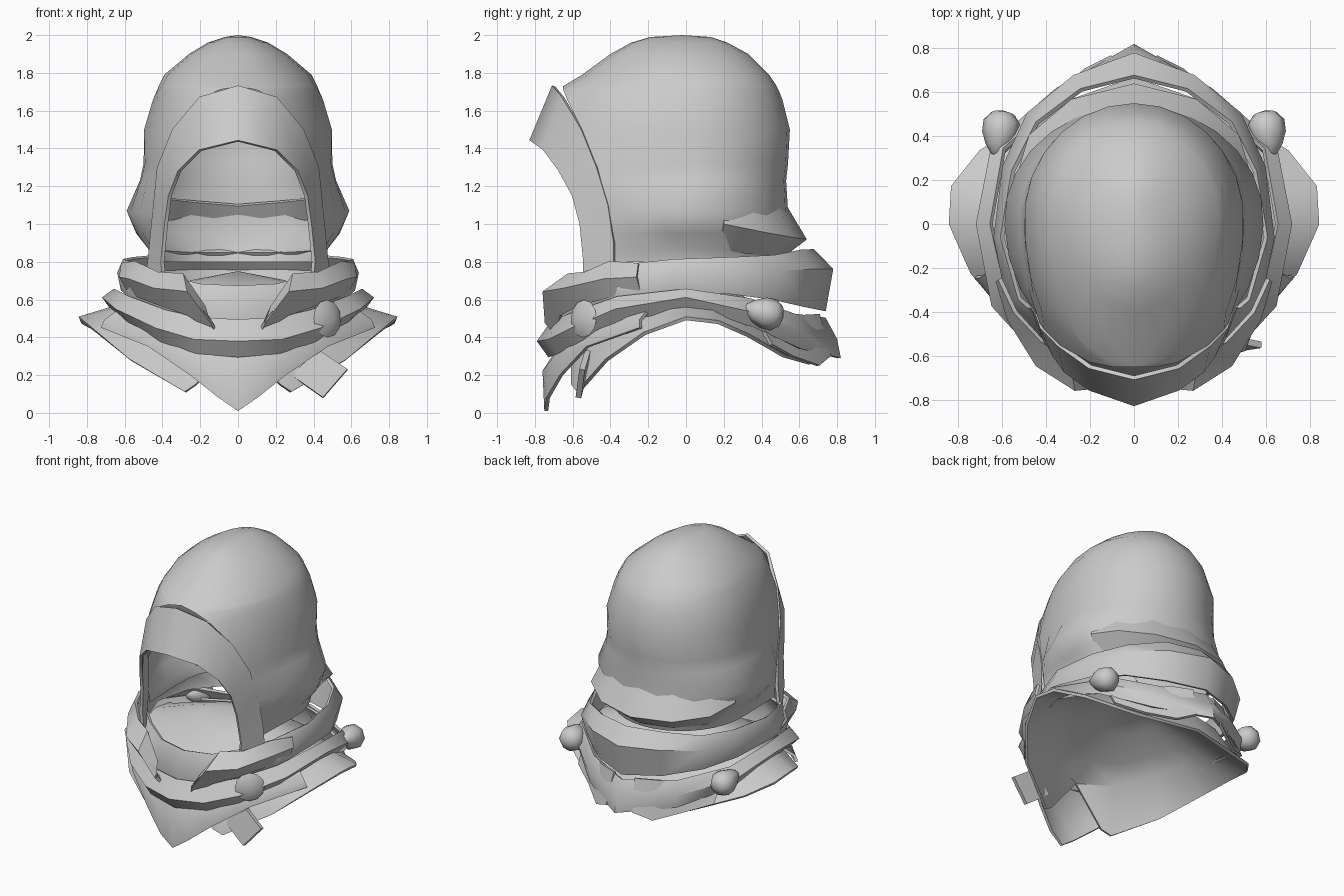
import bpy
import bmesh
from math import asin, cos, sin, pi, radians
from mathutils import Vector

if "Cube" in bpy.data.objects:
    bpy.data.objects.remove(bpy.data.objects["Cube"], do_unlink=True)

cloth = bpy.data.materials.new("grey_cloth")
cloth.use_nodes = True
grey = (0.6, 0.6, 0.6, 1)
cloth.diffuse_color = grey
cloth.node_tree.nodes["Principled BSDF"].inputs["Base Color"].default_value = grey
cloth.node_tree.nodes["Principled BSDF"].inputs["Roughness"].default_value = 0.8


def finish(bm, name, mirror=False, thickness=0.0, angle=45):
    """Turn a bmesh into a shaded object with optional mirror and thickness."""
    bmesh.ops.remove_doubles(bm, verts=bm.verts, dist=0.001)
    bmesh.ops.recalc_face_normals(bm, faces=bm.faces)
    mesh = bpy.data.meshes.new(name)
    bm.to_mesh(mesh)
    bm.free()
    mesh.materials.append(cloth)
    obj = bpy.data.objects.new(name, mesh)
    bpy.context.collection.objects.link(obj)
    bpy.ops.object.select_all(action="DESELECT")
    obj.select_set(True)
    bpy.context.view_layer.objects.active = obj
    if mirror:
        mod = obj.modifiers.new("mirror", "MIRROR")
        mod.use_clip = True
        bpy.ops.object.modifier_apply(modifier=mod.name)
    if thickness:
        mod = obj.modifiers.new("thickness", "SOLIDIFY")
        mod.thickness = thickness
        mod.offset = 0
        bpy.ops.object.modifier_apply(modifier=mod.name)
    bpy.ops.object.shade_smooth_by_angle(angle=radians(angle))
    return obj


def sheet(name, rows, mirror=True, thickness=0.02):
    """Skin a grid of faces over matching rows of points."""
    bm = bmesh.new()
    grid = [[bm.verts.new(p) for p in row] for row in rows]
    for low, high in zip(grid, grid[1:]):
        for a, b, c, d in zip(low, low[1:], high[1:], high):
            bm.faces.new((a, b, c, d))
    return finish(bm, name, mirror, thickness)


# Hood: half rings, open at the face and closing over the crown
# Each level: height, half width, front edge x, front edge y, back y
levels = [
    (.8, .46, .45, -.38, .5), (.86, .47, .45, -.38, .52),
    (.95, .54, .45, -.39, .54), (1.07, .59, .44, -.42, .54),
    (1.23, .52, .43, -.45, .53), (1.32, .5, .41, -.48, .54),
    (1.5, .5, .34, -.55, .55), (1.66, .45, .2, -.63, .51),
    (1.71, .43, .1, -.65, .49), (1.73, .42, 0, -.65, .48), (1.79, .39, 0, -.55, .44),
    (1.9, .26, 0, -.4, .33), (1.96, .16, 0, -.29, .22),
    (1.99, .07, 0, -.19, .13), (2, 0, 0, -.02, -.02)]
steps = 10
hood = []
for z, width, edge_x, edge_y, back in levels:
    mid = 0.02 if z < 1.9 else (edge_y + back) / 2
    start = asin(edge_x / width) if width else 0
    front = (mid - edge_y) / cos(start)
    ring = []
    for i in range(steps + 1):
        t = start + (pi - start) * i / steps
        reach = front if t < pi / 2 else back - mid
        ring.append((max(0, width * sin(t)), mid - reach * cos(t), z))
    hood.append(ring)
sheet("hood", hood, thickness=0)

# Brim: broad hem framing the face
sheet("hood_brim", [
    [(0, -.7, 1.73), (.2, -.65, 1.67), (.34, -.55, 1.5), (.42, -.47, 1.3),
     (.44, -.41, 1.1), (.46, -.38, .9), (.48, -.38, .7)],
    [(0, -.82, 1.44), (.2, -.75, 1.39), (.31, -.67, 1.28), (.36, -.6, 1.15),
     (.38, -.56, 1), (.4, -.54, .8), (.38, -.54, .6)]])

# Fold of slack cloth at the nape, its ends tucked into the hood
sheet("nape_fold", [
    [(.47, .16, 1.16), (.42, .3, 1.14), (.24, .46, 1.12), (0, .52, 1.1)],
    [(.53, .2, 1), (.47, .4, .96), (.28, .56, .93), (0, .63, .92)],
    [(.44, .16, .87), (.38, .32, .85), (.22, .46, .84), (0, .52, .84)]])

# Upper scarf, highest at the back
sheet("upper_scarf", [
    [(0, -.62, .67), (.2, -.58, .68), (.36, -.48, .72), (.52, -.34, .78), (.6, -.06, .81),
     (.55, .24, .82), (.44, .46, .83), (.24, .61, .86), (0, .67, .86)],
    [(0, -.68, .5), (.22, -.64, .52), (.41, -.54, .6), (.57, -.36, .68), (.63, -.06, .74),
     (.59, .26, .74), (.48, .5, .75), (.27, .67, .76), (0, .77, .76)],
    [(0, -.64, .38), (.21, -.6, .4), (.39, -.5, .48), (.55, -.34, .6), (.61, -.06, .65),
     (.57, .24, .63), (.46, .46, .6), (.25, .63, .56), (0, .73, .54)]])

# Crossed lapels beside the chin
sheet("chin_wraps", [
    [(.61, -.25, .79), (.54, -.4, .8), (.42, -.53, .74), (.29, -.62, .73), (.18, -.67, .56)],
    [(.62, -.26, .72), (.57, -.43, .71), (.44, -.64, .66), (.27, -.75, .64), (.14, -.74, .48)],
    [(.58, -.24, .65), (.53, -.39, .62), (.4, -.57, .57), (.26, -.66, .52), (.11, -.69, .42)]])

# Lower scarf, drooping at the front and the back
sheet("lower_scarf", [
    [(0, -.7, .49), (.2, -.66, .5), (.38, -.56, .54), (.57, -.36, .61), (.65, 0, .65),
     (.59, .34, .6), (.33, .57, .52), (0, .73, .5)],
    [(0, -.78, .38), (.23, -.72, .39), (.43, -.6, .45), (.64, -.37, .55), (.71, 0, .61),
     (.64, .36, .53), (.35, .61, .43), (0, .79, .39)],
    [(0, -.72, .3), (.22, -.67, .32), (.4, -.56, .38), (.58, -.36, .49), (.66, 0, .55),
     (.6, .35, .46), (.34, .6, .34), (0, .81, .29)]])

# Shoulder cape: a low peak closing the neck, with a flared rim
collar = [
    (0, -.6, .42), (.26, -.52, .46), (.46, -.32, .53), (.54, -.14, .57), (.58, 0, .58),
    (.56, .12, .57), (.5, .25, .54), (.3, .46, .47), (0, .58, .42)]
rim = [
    (.22, -.6, .15), (.28, -.57, .11), (.57, -.42, .28), (.74, -.22, .42), (.84, 0, .5),
    (.83, .17, .48), (.7, .33, .41), (.4, .52, .3), (0, .66, .26)]
peak = [[(x * s, y * s, z + (0.74 - z) * (1 - s ** 1.4)) for x, y, z in collar]
        for s in (0, 0.4, 0.75, 1)]
sheet("shoulder_cape", peak + [rim])

# Kerchief hanging to a point on the chest
sheet("chest_kerchief", [
    [(0, -.62, .42), (.16, -.6, .44), (.32, -.54, .47), (.5, -.38, .52), (.63, -.2, .54)],
    [(0, -.75, .22), (.14, -.71, .27), (.3, -.63, .33), (.52, -.46, .42), (.7, -.24, .49)],
    [(0, -.74, .01), (.1, -.73, .08), (.25, -.66, .2), (.47, -.52, .35), (.72, -.24, .45)]])

# Layered flaps on the upper back
sheet("back_flaps", [
    [(.55, .36, .52), (.38, .5, .5), (.22, .64, .52), (.08, .7, .52)],
    [(.54, .45, .36), (.38, .56, .3), (.22, .7, .25), (.1, .76, .3)]])

# Loose strap end under the clasp
sheet("strap_end", [[(.28, -.54, .2), (.43, -.52, .33)],
                    [(.45, -.57, .08), (.58, -.55, .23)]], mirror=False, thickness=0.03)

# Round clasp with a shallow peak
bm = bmesh.new()
bmesh.ops.create_cone(bm, cap_ends=True, segments=12, radius1=0.1, radius2=0, depth=0.05)
turn = Vector((0.7, -0.75, 0.05)).to_track_quat("Z", "Y").to_matrix()
bmesh.ops.rotate(bm, verts=bm.verts, matrix=turn)
bmesh.ops.translate(bm, verts=bm.verts, vec=(.49, -.56, .5))
finish(bm, "clasp", angle=20)

# Gathered knots behind both shoulders, narrowing towards the front
bm = bmesh.new()
bmesh.ops.create_uvsphere(bm, u_segments=8, v_segments=6, radius=0.11)
for v in bm.verts:
    pinch = 0.75 - v.co.z * 2.5
    v.co.x *= pinch
    v.co.y *= pinch
turn = Vector((0.15, -0.9, 0.2)).to_track_quat("Z", "Y").to_matrix()
bmesh.ops.rotate(bm, verts=bm.verts, matrix=turn)
bmesh.ops.translate(bm, verts=bm.verts, vec=(.61, .41, .53))
finish(bm, "shoulder_knots", mirror=True)
